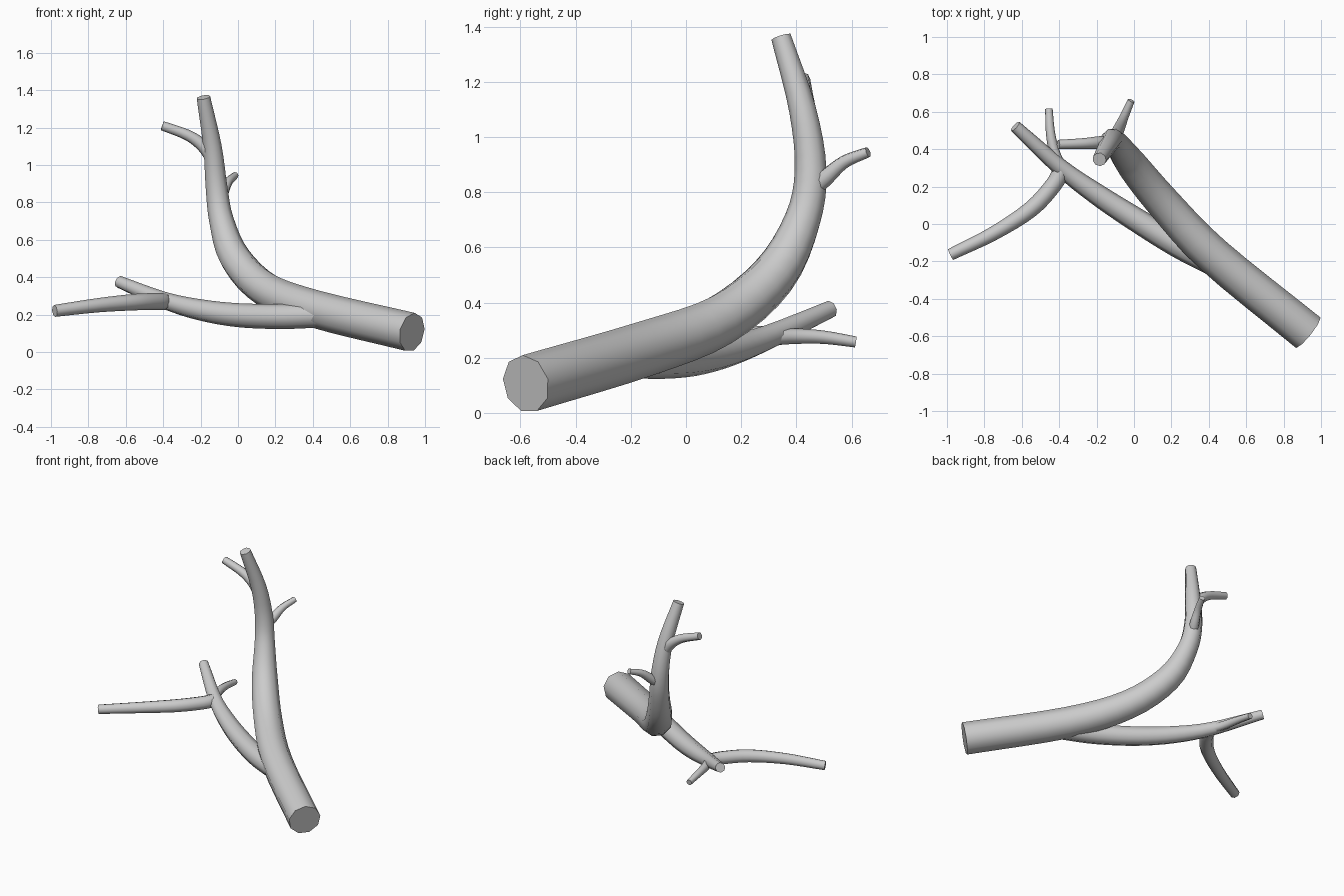
import bpy, bmesh, math
from mathutils import Vector

if "Cube" in bpy.data.objects:
    bpy.data.objects.remove(bpy.data.objects["Cube"])


def spline(pts, steps):
    """Smooth path through (x, y, z, radius) points."""
    p = [Vector(q) for q in pts]
    p = [p[0] * 2 - p[1]] + p + [p[-1] * 2 - p[-2]]
    out = []
    for i in range(1, len(p) - 2):
        a, b, c, d = p[i - 1:i + 3]
        for s in range(steps):
            t = s / steps
            out.append(0.5 * (2 * b + (c - a) * t + (2 * a - 5 * b + 4 * c - d) * t ** 2
                              + (3 * b - a - 3 * c + d) * t ** 3))
    return out + [p[-2]]


def limb(name, pts, sides=8, steps=4):
    """Tapered, capped tube swept along a smooth path."""
    path = spline(pts, steps)
    pos = [q.to_3d() for q in path]
    bm = bmesh.new()
    rings = []
    side = Vector((0, 0, 1))
    for i, c in enumerate(pos):
        tan = (pos[min(i + 1, len(pos) - 1)] - pos[max(i - 1, 0)]).normalized()
        if i == 0 and abs(tan.z) > 0.9:
            side = Vector((1, 0, 0))
        side = (side - tan * side.dot(tan)).normalized()
        other = tan.cross(side)
        ring = []
        for k in range(sides):
            a = 2 * math.pi * k / sides
            ring.append(bm.verts.new(c + path[i][3] * (side * math.cos(a) + other * math.sin(a))))
        rings.append(ring)
    for r0, r1 in zip(rings, rings[1:]):
        for k in range(sides):
            n = (k + 1) % sides
            bm.faces.new((r0[k], r0[n], r1[n], r1[k]))
    bm.faces.new(rings[0][::-1])
    bm.faces.new(rings[-1])
    bmesh.ops.recalc_face_normals(bm, faces=bm.faces)
    me = bpy.data.meshes.new(name)
    bm.to_mesh(me)
    bm.free()
    ob = bpy.data.objects.new(name, me)
    bpy.context.collection.objects.link(ob)
    bpy.ops.object.select_all(action='DESELECT')
    ob.select_set(True)
    bpy.context.view_layer.objects.active = ob
    bpy.ops.object.shade_smooth_by_angle(angle=math.radians(50))
    return ob


# Main bough: lies low, then sweeps upright
limb("main_bough", [
    (0.93, -0.58, 0.105, 0.106), (0.42, -0.165, 0.228, 0.102), (0.15, 0.12, 0.335, 0.094),
    (-0.015, 0.32, 0.50, 0.085), (-0.088, 0.424, 0.70, 0.067), (-0.115, 0.453, 0.88, 0.059),
    (-0.137, 0.423, 1.10, 0.050), (-0.185, 0.345, 1.362, 0.037)], sides=9)

# Low side branch and its two offshoots
limb("side_branch", [
    (0.52, -0.26, 0.20, 0.065), (0.40, -0.20, 0.195, 0.066), (0.22, -0.105, 0.19, 0.067),
    (0.0, 0.03, 0.197, 0.064), (-0.20, 0.16, 0.225, 0.057), (-0.39, 0.30, 0.275, 0.046),
    (-0.635, 0.522, 0.375, 0.033)])
limb("side_offshoot_front", [
    (-0.39, 0.285, 0.27, 0.045), (-0.43, 0.21, 0.27, 0.045), (-0.55, 0.08, 0.267, 0.044),
    (-0.75, -0.05, 0.25, 0.038), (-0.98, -0.163, 0.22, 0.032)])
limb("side_offshoot_back", [
    (-0.40, 0.32, 0.275, 0.03), (-0.43, 0.40, 0.278, 0.028), (-0.448, 0.50, 0.274, 0.024),
    (-0.455, 0.615, 0.257, 0.02)])

# Upper twigs
limb("upper_twig", [
    (-0.14, 0.435, 1.04, 0.036), (-0.19, 0.435, 1.105, 0.034), (-0.27, 0.43, 1.16, 0.029),
    (-0.405, 0.425, 1.21, 0.025)])
limb("back_twig", [
    (-0.10, 0.47, 0.82, 0.033), (-0.08, 0.51, 0.855, 0.031), (-0.052, 0.575, 0.91, 0.024),
    (-0.015, 0.66, 0.945, 0.019)])
